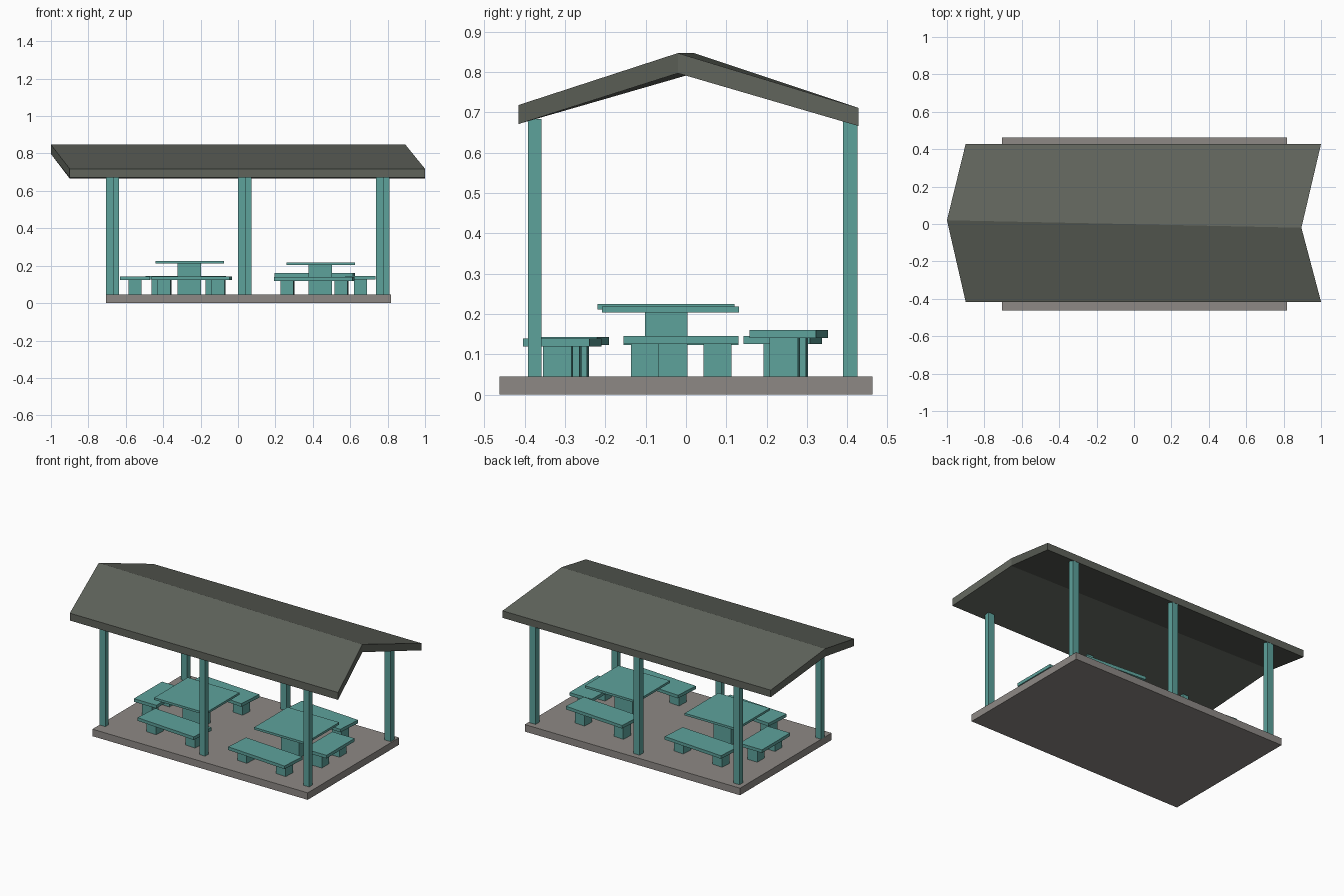
import bpy, bmesh, math
from mathutils import Matrix

if "Cube" in bpy.data.objects:
    bpy.data.objects.remove(bpy.data.objects["Cube"])


def material(name, rgb):
    m = bpy.data.materials.new(name)
    m.diffuse_color = (*rgb, 1)
    m.use_nodes = True
    m.node_tree.nodes["Principled BSDF"].inputs["Base Color"].default_value = m.diffuse_color
    return m


TEAL = material("teal_paint", (0.11, 0.36, 0.33))
ROOF = material("roof_green_grey", (0.115, 0.125, 0.105))
STONE = material("slab_grey", (0.27, 0.25, 0.235))


def finish(name, bm, mat):
    bmesh.ops.recalc_face_normals(bm, faces=bm.faces)
    me = bpy.data.meshes.new(name)
    bm.to_mesh(me)
    bm.free()
    me.materials.append(mat)
    ob = bpy.data.objects.new(name, me)
    bpy.context.collection.objects.link(ob)
    return ob


def box(name, x, y, z, mat=TEAL):
    """Box from (min, max) ranges."""
    bm = bmesh.new()
    c = [(a + b) / 2 for a, b in (x, y, z)]
    s = [b - a for a, b in (x, y, z)]
    bmesh.ops.create_cube(bm, size=1, matrix=Matrix.Diagonal((*s, 1)))
    ob = finish(name, bm, mat)
    ob.location = c
    return ob


FLOOR = 0.045

# floor slab
box("floor_slab", (-0.707, 0.818), (-0.463, 0.463), (0, FLOOR), STONE)

# gable roof: skewed chevron, with a zigzag at both ends
bm = bmesh.new()
ends = []
for eave_x, ridge_x, ridge_y in ((-0.9, -1.0, 0.02), (1.0, 0.895, -0.02)):
    pts = [(eave_x, -0.416, 0.718), (ridge_x, ridge_y, 0.847), (eave_x, 0.428, 0.711),
           (eave_x, 0.428, 0.666), (ridge_x, ridge_y, 0.797), (eave_x, -0.416, 0.671)]
    ends.append([bm.verts.new(p) for p in pts])
a, b = ends
for i in range(6):
    j = (i + 1) % 6
    bm.faces.new((a[i], a[j], b[j], b[i]))
for e in ends:
    bm.faces.new((e[0], e[1], e[4], e[5]))
    bm.faces.new((e[1], e[2], e[3], e[4]))
finish("roof", bm, ROOF)

# six posts
for side, y, shift in (("front", (-0.392, -0.358), 0), ("back", (0.389, 0.426), 0.03)):
    for k, x in enumerate((-0.707, 0.0, 0.737)):
        box(f"{side}_post_{k + 1}", (x + shift, x + shift + 0.042), y, (FLOOR, 0.684))


def bench(name, cx, cy, length, depth, top, angle, leg_gap):
    """Plank seat on two block legs, turned about z."""
    seat = box(name + "_seat", (-length / 2, length / 2), (-depth / 2, depth / 2), (top - 0.02, top))
    parts = [seat]
    for s in (-1, 1):
        x = s * leg_gap
        parts.append(box(f"{name}_leg_{'left' if s < 0 else 'right'}", (x - 0.035, x + 0.035),
                         (-0.035, 0.035), (FLOOR, top - 0.02)))
    rot = Matrix.Translation((cx, cy, 0)) @ Matrix.Rotation(math.radians(angle), 4, 'Z')
    for p in parts:
        p.matrix_world = rot @ Matrix.Translation(p.location)


# two tables, each with front, back and outer side benches
def table(name, x0, y0, top):
    box(name + "_top", (x0, x0 + 0.365), (y0, y0 + 0.34), (top - 0.014, top))
    c = x0 + 0.18
    box(name + "_pedestal", (c - 0.063, c + 0.063), (-0.102, 0.004), (FLOOR, top - 0.014))


table("left_table", -0.44, -0.22, 0.225)
table("right_table", 0.26, -0.209, 0.218)

bench("left_front_bench", -0.248, -0.288, 0.42, 0.165, 0.143, -4, 0.145)
bench("right_front_bench", 0.408, -0.307, 0.42, 0.165, 0.139, -4, 0.145)
bench("left_back_bench", -0.28, 0.24, 0.42, 0.165, 0.145, -4, 0.145)
bench("right_back_bench", 0.41, 0.255, 0.42, 0.165, 0.16, -4, 0.145)
bench("left_side_bench", -0.55, -0.012, 0.285, 0.16, 0.143, 90, 0.09)
bench("right_side_bench", 0.655, -0.012, 0.285, 0.16, 0.145, 90, 0.09)
